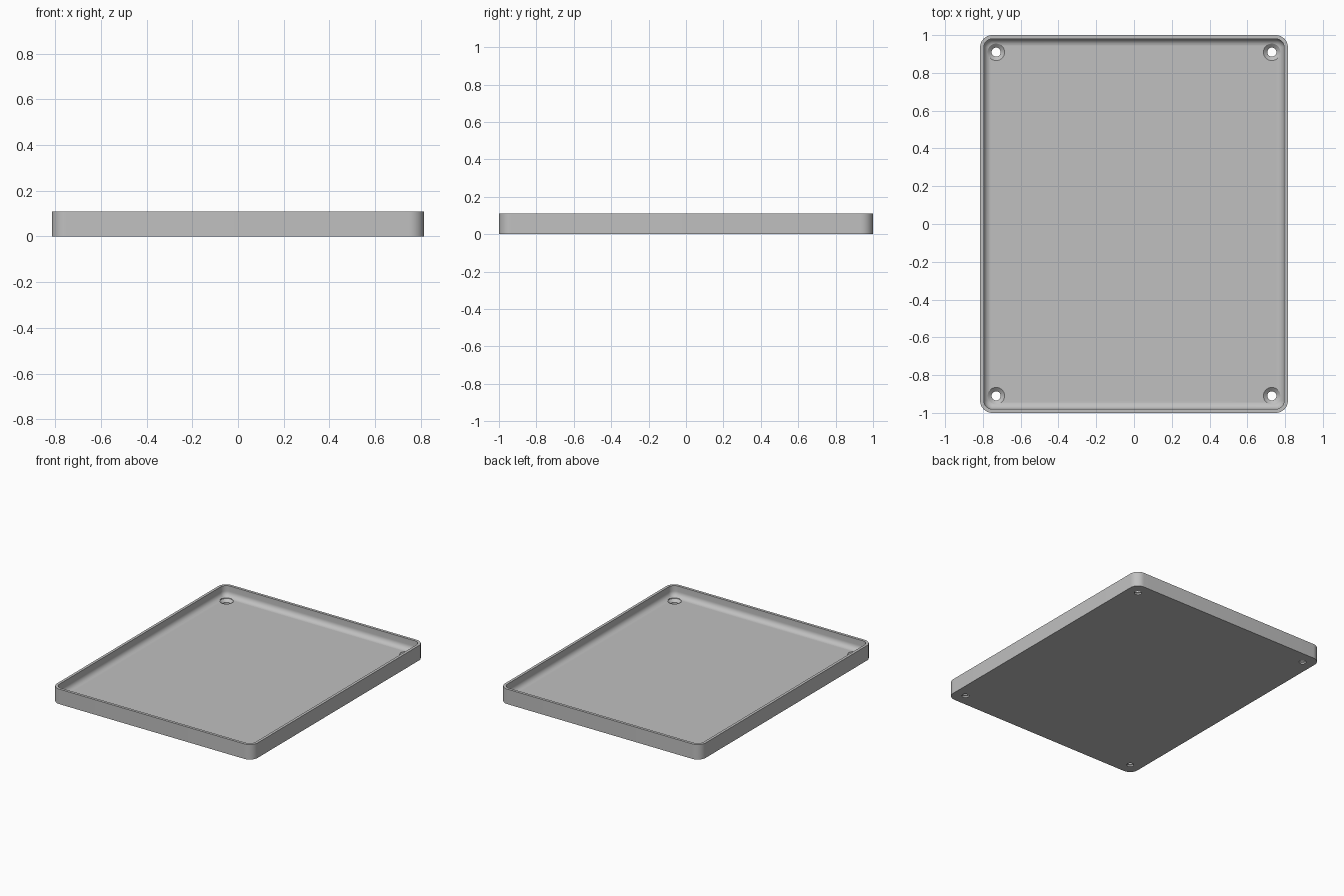
import bpy
import bmesh
from math import sin, cos, pi

if "Cube" in bpy.data.objects:
    bpy.data.objects.remove(bpy.data.objects["Cube"])

HALF_X, HALF_Y, HEIGHT = 0.815, 1.0, 0.11
CORNER, WALL, FLOOR, FILLET = 0.065, 0.02, 0.032, 0.038
HOLE_X, HOLE_Y = 0.73, 0.91

grey = bpy.data.materials.new("light grey")
grey.use_nodes = True
colour = (0.53, 0.53, 0.53, 1)
grey.diffuse_color = colour
grey.node_tree.nodes["Principled BSDF"].inputs["Base Color"].default_value = colour


def rounded_ring(inset, z, steps=10):
    """Points of a rounded rectangle, counter-clockwise."""
    r = CORNER - inset
    cx, cy = HALF_X - CORNER, HALF_Y - CORNER
    points = []
    for k, (sx, sy) in enumerate([(1, 1), (-1, 1), (-1, -1), (1, -1)]):
        for i in range(steps + 1):
            a = (k + i / steps) * pi / 2
            points.append((sx * cx + r * cos(a), sy * cy + r * sin(a), z))
    return points


def circle_ring(x, y, r, z, sides=32):
    return [(x + r * cos(2 * pi * i / sides), y + r * sin(2 * pi * i / sides), z)
            for i in range(sides)]


def loft(name, rings):
    """Skin a stack of equal rings and cap both ends."""
    bm = bmesh.new()
    loops = [[bm.verts.new(p) for p in ring] for ring in rings]
    for low, high in zip(loops, loops[1:]):
        n = len(low)
        for i in range(n):
            j = (i + 1) % n
            bm.faces.new((low[i], low[j], high[j], high[i]))
    bm.faces.new(loops[0][::-1])
    bm.faces.new(loops[-1])
    bmesh.ops.recalc_face_normals(bm, faces=bm.faces)
    mesh = bpy.data.meshes.new(name)
    bm.to_mesh(mesh)
    bm.free()
    mesh.materials.append(grey)
    obj = bpy.data.objects.new(name, mesh)
    bpy.context.collection.objects.link(obj)
    return obj


# Tray shell: outer wall, rim, inner wall, then the fillet down to the floor
profile = [(0, 0), (0, HEIGHT), (WALL, HEIGHT)]
for i in range(9):
    a = i / 8 * pi / 2
    profile.append((WALL + FILLET * (1 - cos(a)), FLOOR + FILLET * (1 - sin(a))))
tray = loft("tray", [rounded_ring(inset, z) for inset, z in profile])

# Countersunk screw holes in the four corners
bpy.context.view_layer.objects.active = tray
tray.select_set(True)
hole_profile = [(0.024, -0.05), (0.024, 0.012), (0.045, 0.03), (0.045, 0.2)]
for sx in (-1, 1):
    for sy in (-1, 1):
        cutter = loft("screw_hole_cutter",
                      [circle_ring(sx * HOLE_X, sy * HOLE_Y, r, z) for r, z in hole_profile])
        cutter.hide_render = True
        cut = tray.modifiers.new("screw_hole", "BOOLEAN")
        cut.operation = "DIFFERENCE"
        cut.solver = "EXACT"
        cut.object = cutter
        bpy.ops.object.modifier_apply(modifier=cut.name)
        bpy.data.objects.remove(cutter)

bpy.ops.object.shade_smooth_by_angle(angle=pi / 6)
